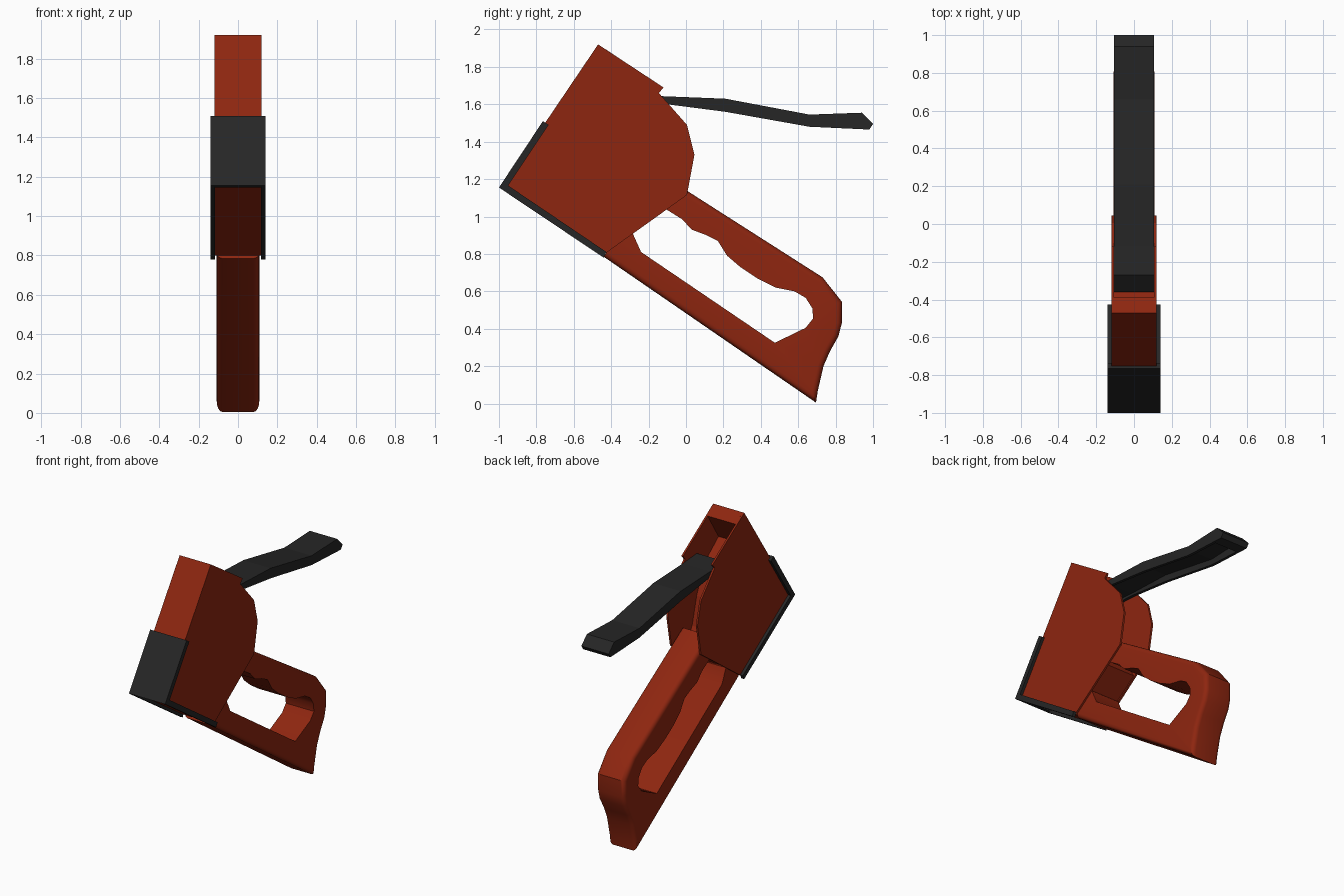
import bpy, bmesh

cube = bpy.data.objects.get("Cube")
if cube:
    bpy.data.objects.remove(cube, do_unlink=True)


def make_material(name, rgb):
    mat = bpy.data.materials.new(name)
    mat.use_nodes = True
    mat.diffuse_color = (*rgb, 1)
    mat.node_tree.nodes["Principled BSDF"].inputs["Base Color"].default_value = (*rgb, 1)
    mat.node_tree.nodes["Principled BSDF"].inputs["Roughness"].default_value = 0.6
    return mat


red = make_material("red paint", (0.27, 0.019, 0.005))
black = make_material("black plastic", (0.019, 0.019, 0.019))


def prism(name, profile, x0, x1, mat, round_count=0, radius=0.03):
    """Extrude a (y, z) profile from x0 to x1; round rims of the first round_count points."""
    bm = bmesh.new()
    sides = [[bm.verts.new((x, y, z)) for y, z in profile] for x in (x0, x1)]
    n = len(profile)
    for ring in sides:
        bm.faces.new(ring)
    for i in range(n):
        j = (i + 1) % n
        bm.faces.new((sides[0][i], sides[0][j], sides[1][j], sides[1][i]))
    bmesh.ops.recalc_face_normals(bm, faces=bm.faces)
    if round_count:
        rims = [bm.edges.get((r[i], r[i + 1])) for r in sides for i in range(round_count - 1)]
        bmesh.ops.bevel(bm, geom=rims, offset=radius, segments=4, profile=0.5,
                        affect='EDGES', clamp_overlap=True)
    bmesh.ops.triangulate(bm, faces=[f for f in bm.faces if len(f.verts) > 4])
    mesh = bpy.data.meshes.new(name)
    bm.to_mesh(mesh)
    bm.free()
    mesh.materials.append(mat)
    obj = bpy.data.objects.new(name, mesh)
    bpy.context.collection.objects.link(obj)
    return obj


def pair(name, profile, inner, outer, mat):
    prism("left_" + name, profile, inner, outer, mat)
    prism("right_" + name, profile, -outer, -inner, mat)


# Housing: two thin side plates around a recessed core
plate = [(-0.47, 1.92), (-0.12, 1.69), (-0.145, 1.66), (0.005, 1.49), (0.045, 1.33),
         (0.005, 1.115), (-0.435, 0.80), (-0.98, 1.165)]
pair("side_plate", plate, 0.107, 0.12, red)
core = [(-0.47, 1.92), (-0.39, 1.868), (-0.51, 1.68), (-0.36, 1.56), (-0.27, 1.36),
        (-0.22, 1.17), (-0.13, 1.03), (-0.30, 0.91), (-0.435, 0.80), (-0.98, 1.165)]
prism("housing_core", core, -0.107, 0.107, red)

# Black nose guard and lower rails
guard = [(-1.0, 1.155), (-0.765, 1.51), (-0.735, 1.49), (-0.965, 1.145)]
prism("nose_guard", guard, -0.14, 0.14, black)
rail = [(-1.0, 1.155), (-0.965, 1.175), (-0.425, 0.81), (-0.44, 0.78)]
pair("lower_rail", rail, 0.118, 0.14, black)

# Grip frame: rounded outer outline, then the finger opening
outer = [(-0.44, 0.785), (0.695, 0.005), (0.705, 0.07), (0.735, 0.20), (0.77, 0.28),
         (0.815, 0.36), (0.833, 0.43), (0.833, 0.545), (0.73, 0.675), (-0.10, 1.205)]
opening = [(-0.20, 1.12), (-0.10, 1.035), (-0.02, 0.985), (0.03, 0.93), (0.11, 0.90),
           (0.17, 0.87), (0.22, 0.79), (0.29, 0.73), (0.38, 0.67), (0.48, 0.62),
           (0.58, 0.60), (0.64, 0.565), (0.675, 0.51), (0.68, 0.455), (0.64, 0.405),
           (0.475, 0.325), (-0.24, 0.81), (-0.285, 0.91), (-0.36, 0.90)]
grip = prism("grip_frame", outer + opening, -0.108, 0.108, red, len(outer))
bpy.context.view_layer.objects.active = grip
grip.select_set(True)
bpy.ops.object.shade_smooth_by_angle(angle=0.6)
grip.select_set(False)

# Squeeze lever: a folded channel, open underneath
top = [(-0.36, 1.58), (-0.27, 1.655), (-0.12, 1.643), (0.21, 1.63), (0.66, 1.545),
       (0.94, 1.555), (1.0, 1.495)]
under = [(0.98, 1.465), (0.66, 1.48), (0.21, 1.56), (-0.1, 1.60), (-0.25, 1.61), (-0.33, 1.55)]
pair("lever_side", top + under, 0.085, 0.105, black)
web = top + [(y, z - 0.025) for y, z in reversed(top[:-1])]
prism("lever_top", web, -0.085, 0.085, black)
tip = [(0.94, 1.555), (1.0, 1.495), (0.98, 1.465), (0.90, 1.469), (0.90, 1.553)]
prism("lever_tip", tip, -0.085, 0.085, black)
